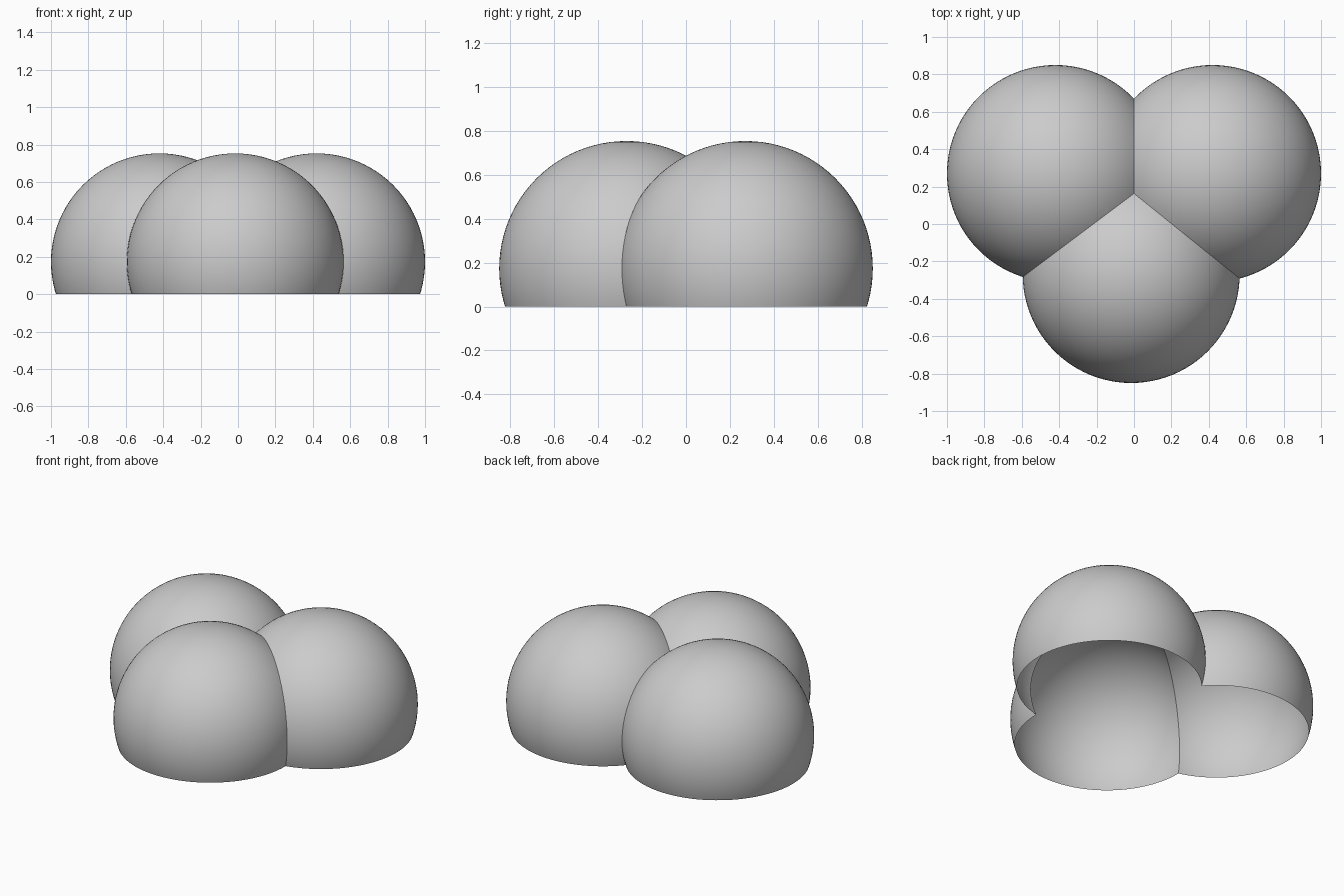
import bpy, bmesh, math
from mathutils import Vector

if "Cube" in bpy.data.objects:
    bpy.data.objects.remove(bpy.data.objects["Cube"])

RADIUS = 0.58
LOBES = {
    "left_lobe": Vector((-0.42, 0.27, 0.173)),
    "right_lobe": Vector((0.42, 0.27, 0.173)),
    "front_lobe": Vector((-0.015, -0.27, 0.173)),
}


def slice_off(bm, point, normal):
    """Remove everything on the normal side of a plane, leaving it open."""
    geom = bm.verts[:] + bm.edges[:] + bm.faces[:]
    bmesh.ops.bisect_plane(bm, geom=geom, dist=1e-5, plane_co=point,
                           plane_no=normal, clear_outer=True)


def make_lobe(name, centre):
    bm = bmesh.new()
    bmesh.ops.create_uvsphere(bm, u_segments=96, v_segments=48, radius=RADIUS)
    bmesh.ops.translate(bm, vec=centre, verts=bm.verts)
    # Open base on the ground
    slice_off(bm, Vector((0, 0, 0)), Vector((0, 0, -1)))
    # Seams: cut halfway to each neighbour so the interior stays hollow
    for other in LOBES.values():
        if other != centre:
            slice_off(bm, (centre + other) / 2, (other - centre).normalized())
    mesh = bpy.data.meshes.new(name)
    bm.to_mesh(mesh)
    bm.free()
    obj = bpy.data.objects.new(name, mesh)
    bpy.context.collection.objects.link(obj)
    return obj


# Three hollow domes that meet along sharp seams
for name, centre in LOBES.items():
    lobe = make_lobe(name, centre)
    bpy.ops.object.select_all(action='DESELECT')
    lobe.select_set(True)
    bpy.context.view_layer.objects.active = lobe
    bpy.ops.object.shade_smooth_by_angle(angle=math.radians(30))
